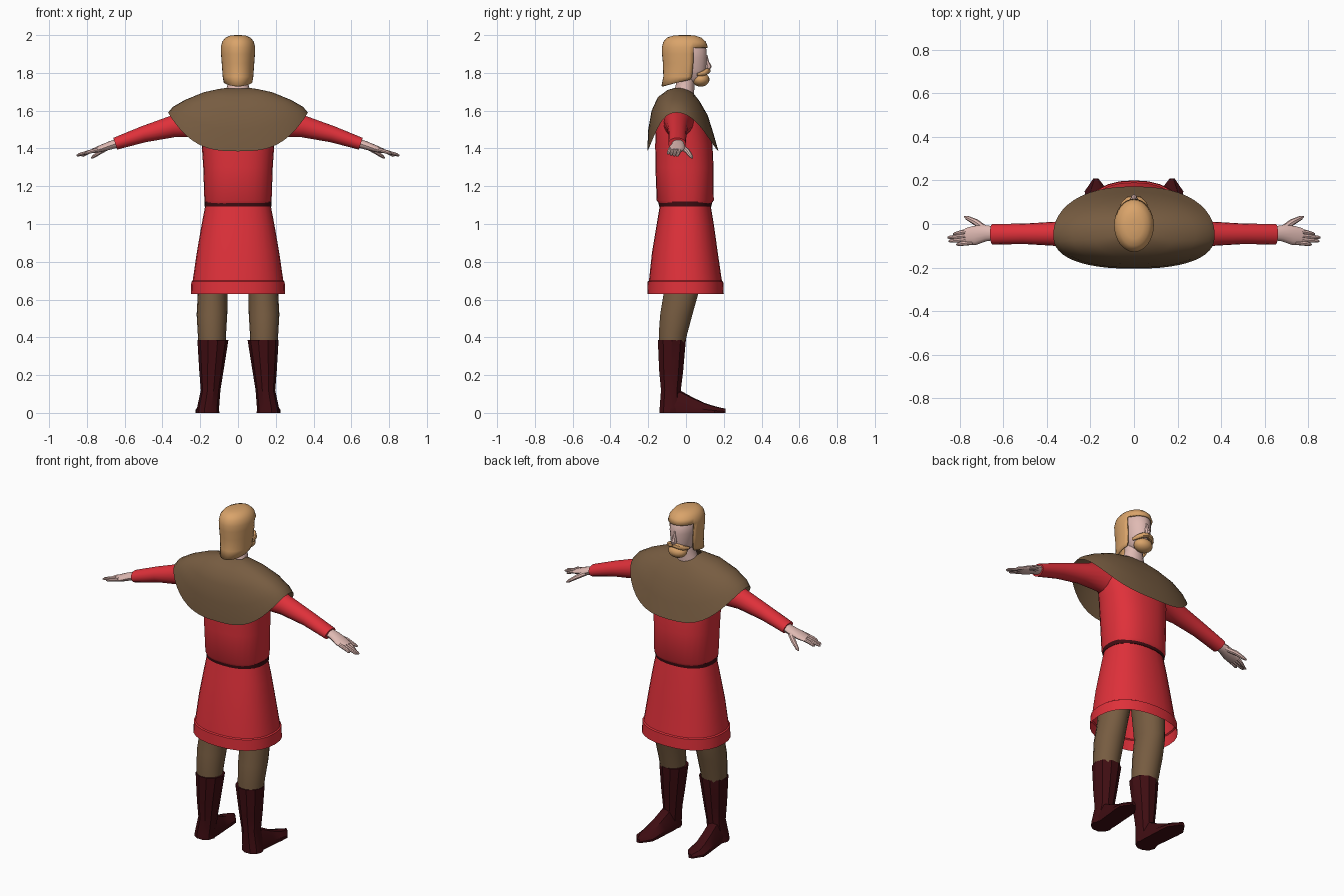
import bpy, bmesh, math
from mathutils import Vector


def mat(name, rgb):
    m = bpy.data.materials.new(name)
    m.diffuse_color = (*rgb, 1)
    return m


RED = mat("red cloth", (0.74, 0.03, 0.042))
BROWN = mat("brown wool", (0.185, 0.108, 0.053))
LEATHER = mat("dark leather", (0.05, 0.004, 0.006))
SKIN = mat("pale skin", (0.74, 0.49, 0.45))
HAIR = mat("blond hair", (0.70, 0.37, 0.145))


def spow(v, p):
    return math.copysign(abs(v) ** p, v)


def oval(z, rx, yb, yf, cx=0, n=28, p=1.0):
    """Horizontal ring from half width and back / front limits in y."""
    cy, ry = (yb + yf) / 2, (yf - yb) / 2
    return [Vector((cx + rx * spow(math.cos(a), p), cy + ry * spow(math.sin(a), p), z))
            for a in (2 * math.pi * i / n for i in range(n))]


def tube(stations, n=14):
    """Rings along a path of (x, y, z, flat radius, vertical radius)."""
    pts = [Vector(s[:3]) for s in stations]
    rings = []
    for i, s in enumerate(stations):
        d = (pts[min(i + 1, len(pts) - 1)] - pts[max(i - 1, 0)]).normalized()
        side = d.cross(Vector((0, 0, 1))).normalized()
        up = side.cross(d)
        rings.append([pts[i] + side * s[3] * math.cos(a) + up * s[4] * math.sin(a)
                      for a in (2 * math.pi * k / n for k in range(n))])
    return rings


def loft(name, rings, material, caps=(True, True), mirror=False, cut=None):
    bm = bmesh.new()
    vs = [[bm.verts.new(p) for p in r] for r in rings]
    n = len(rings[0])
    for a, b in zip(vs, vs[1:]):
        for i in range(n):
            bm.faces.new((a[i], a[(i + 1) % n], b[(i + 1) % n], b[i]))
    if caps[0]:
        bm.faces.new(vs[0][::-1])
    if caps[1]:
        bm.faces.new(vs[-1])
    bmesh.ops.recalc_face_normals(bm, faces=bm.faces)
    if cut:
        bmesh.ops.delete(bm, geom=[f for f in bm.faces if cut(f.calc_center_median())],
                         context='FACES')
    return finish(name, bm, material, mirror)


def finish(name, bm, material, mirror=False):
    me = bpy.data.meshes.new(name)
    bm.to_mesh(me)
    bm.free()
    me.materials.append(material)
    ob = bpy.data.objects.new(name, me)
    bpy.context.collection.objects.link(ob)
    if mirror:
        ob.modifiers.new("mirror", 'MIRROR').use_mirror_merge = False
    return ob


def ball(name, loc, size, material):
    bm = bmesh.new()
    bmesh.ops.create_uvsphere(bm, u_segments=20, v_segments=14, radius=1)
    for v in bm.verts:
        v.co = Vector(a * b for a, b in zip(v.co, size)) + Vector(loc)
    return finish(name, bm, material)


# Tunic: skirt with hem step, then upper body
loft("tunic_skirt", [oval(*r, p=0.88) for r in (
    (0.63, 0.25, -0.205, 0.2), (0.695, 0.247, -0.203, 0.197), (0.70, 0.24, -0.196, 0.19),
    (0.85, 0.218, -0.18, 0.168), (1.0, 0.192, -0.155, 0.147), (1.10, 0.173, -0.138, 0.13))],
    RED, caps=(False, True))
loft("tunic_body", [oval(*r, p=0.85) for r in (
    (1.10, 0.172, -0.138, 0.13), (1.125, 0.178, -0.155, 0.147), (1.3, 0.184, -0.162, 0.146),
    (1.42, 0.192, -0.163, 0.14), (1.5, 0.2, -0.16, 0.122), (1.58, 0.2, -0.14, 0.09),
    (1.65, 0.15, -0.11, 0.05), (1.69, 0.07, -0.07, 0.03))], RED)
loft("belt", [oval(*r, p=0.87) for r in (
    (1.093, 0.177, -0.143, 0.135), (1.118, 0.178, -0.146, 0.138))], LEATHER)

# Sleeves
loft("sleeve", tube([(0.1, -0.035, 1.53, 0.085, 0.11), (0.2, -0.04, 1.545, 0.078, 0.085),
                     (0.35, -0.045, 1.515, 0.056, 0.058), (0.5, -0.045, 1.475, 0.047, 0.044),
                     (0.65, -0.047, 1.425, 0.047, 0.033)], 18), RED, mirror=True)

# Hands: palm, fingers, thumb
loft("palm", tube([(0.63, -0.043, 1.43, 0.03, 0.024), (0.68, -0.042, 1.415, 0.037, 0.022),
                   (0.73, -0.052, 1.398, 0.044, 0.018), (0.77, -0.058, 1.386, 0.038, 0.012)]),
     SKIN, mirror=True)
for i, (y0, x1, y1, z1) in enumerate(((-0.03, 0.83, -0.046, 1.36), (-0.05, 0.855, -0.062, 1.362),
                                      (-0.068, 0.85, -0.078, 1.366), (-0.085, 0.815, -0.094, 1.372))):
    loft(f"finger_{i + 1}", tube([(0.74, y0, 1.395, 0.011, 0.011),
                                  (0.79, (y0 + y1) / 2, 1.381, 0.011, 0.01),
                                  (x1 - 0.008, y1, z1 + 0.002, 0.008, 0.007),
                                  (x1, y1, z1, 0.003, 0.003)], 8), SKIN, mirror=True)
loft("thumb", tube([(0.68, -0.025, 1.41, 0.016, 0.014), (0.725, 0.008, 1.385, 0.015, 0.013),
                    (0.765, 0.028, 1.357, 0.01, 0.009), (0.777, 0.034, 1.349, 0.004, 0.004)], 8),
     SKIN, mirror=True)

# Shoulder cape: (half width, back y, front y, z at side, z at back, z at front)
cape = []
for rx, yb, yf, zs, zb, zf, e in (
        (0.065, -0.07, 0.03, 1.72, 1.717, 1.70, 2), (0.10, -0.1, 0.045, 1.715, 1.708, 1.685, 2),
        (0.18, -0.15, 0.075, 1.698, 1.67, 1.645, 2), (0.28, -0.182, 0.115, 1.657, 1.60, 1.575, 2),
        (0.345, -0.2, 0.145, 1.62, 1.50, 1.48, 2.5), (0.37, -0.205, 0.172, 1.59, 1.385, 1.385, 3)):
    ring = []
    for i in range(48):
        a = 2 * math.pi * i / 48
        c, s = math.cos(a), math.sin(a)
        back = s < 0
        x = spow(c, 0.85)
        ysize = (yf + 0.05) if not back else -(yb + 0.05)
        z = (zb if back else zf) + (zs - (zb if back else zf)) * abs(x) ** e
        ring.append(Vector((rx * x, -0.05 + ysize * spow(s, 0.8 if back else 0.95), z)))
    cape.append(ring)
loft("shoulder_cape", cape, BROWN, caps=(False, False))

# Trouser legs
loft("trouser_leg", [oval(z, rx, yb, yf, cx, 18) for z, cx, rx, yb, yf in (
    (0.34, 0.137, 0.07, -0.145, -0.01), (0.42, 0.138, 0.075, -0.145, 0.008),
    (0.52, 0.138, 0.081, -0.138, 0.035), (0.63, 0.134, 0.079, -0.12, 0.066),
    (0.8, 0.115, 0.085, -0.12, 0.09), (0.98, 0.09, 0.085, -0.11, 0.1))], BROWN, mirror=True)

# Boots: shaft and wedge-shaped foot turned outward
loft("boot_shaft", [oval(z, rx, yb, yf, cx, 10) for z, cx, rx, yb, yf in (
    (0.0, 0.16, 0.061, -0.142, -0.03), (0.03, 0.158, 0.058, -0.142, -0.025),
    (0.12, 0.145, 0.052, -0.135, -0.025), (0.22, 0.141, 0.064, -0.145, -0.012),
    (0.385, 0.133, 0.082, -0.153, 0.003))], LEATHER, mirror=True)
foot = []
for y, cx, w, h in ((-0.1, 0.155, 0.05, 0.11), (-0.03, 0.157, 0.052, 0.118),
                    (0.04, 0.163, 0.053, 0.08), (0.1, 0.168, 0.055, 0.052),
                    (0.15, 0.172, 0.054, 0.036), (0.208, 0.175, 0.012, 0.022)):
    foot.append([Vector((cx + u * w, y, v * h)) for u, v in
                 ((-1, 0), (-1, 0.35), (-0.5, 0.92), (0, 1), (0.5, 0.92), (1, 0.35), (1, 0))])
loft("boot_foot", foot, LEATHER, mirror=True)

# Neck and head
loft("neck", [oval(*r, n=18) for r in (
    (1.66, 0.075, -0.075, 0.04), (1.715, 0.062, -0.06, 0.045), (1.75, 0.052, -0.052, 0.045),
    (1.82, 0.052, -0.05, 0.05))], SKIN)
loft("head", [oval(*r, n=22) for r in (
    (1.755, 0.03, 0.0, 0.085), (1.775, 0.05, -0.04, 0.1), (1.82, 0.065, -0.07, 0.108),
    (1.88, 0.073, -0.09, 0.112), (1.93, 0.076, -0.095, 0.108), (1.965, 0.06, -0.08, 0.08),
    (1.98, 0.03, -0.04, 0.04))], SKIN)
loft("nose", [oval(*r, n=8) for r in (
    (1.822, 0.014, 0.095, 0.132), (1.835, 0.016, 0.095, 0.136), (1.86, 0.011, 0.095, 0.122),
    (1.895, 0.007, 0.095, 0.113))], SKIN)

# Hair: bob with an opening for the face and a sloping lower edge
rings = [oval(*r, n=32) for r in (
    (1.73, 0.077, -0.13, 0.09), (1.78, 0.081, -0.12, 0.1), (1.85, 0.086, -0.122, 0.11),
    (1.90, 0.09, -0.127, 0.114), (1.935, 0.091, -0.128, 0.116), (1.965, 0.084, -0.12, 0.105),
    (1.987, 0.066, -0.1, 0.08), (1.997, 0.042, -0.068, 0.05), (2.0, 0.015, -0.03, 0.02))]
for p in rings[0]:
    p.z += 0.035 * max(0, p.y + 0.13) / 0.16
hair = loft("hair", rings, HAIR, caps=(False, True), cut=lambda c: c.z < 1.94 and c.y > 0.035)
sol = hair.modifiers.new("thickness", 'SOLIDIFY')
sol.thickness = 0.01

# Beard and moustache
ball("beard", (0, 0.078, 1.765), (0.056, 0.046, 0.038), HAIR)
loft("moustache", tube([(0.062, 0.06, 1.79, 0.006, 0.008), (0.048, 0.092, 1.798, 0.013, 0.014),
                        (0.025, 0.112, 1.809, 0.015, 0.015), (0, 0.117, 1.813, 0.014, 0.013)], 10),
     HAIR, mirror=True)

# Smooth shading with sharp edges kept
for ob in bpy.context.collection.objects:
    ob.select_set(True)
    bpy.context.view_layer.objects.active = ob
bpy.ops.object.shade_smooth_by_angle(angle=math.radians(35))
